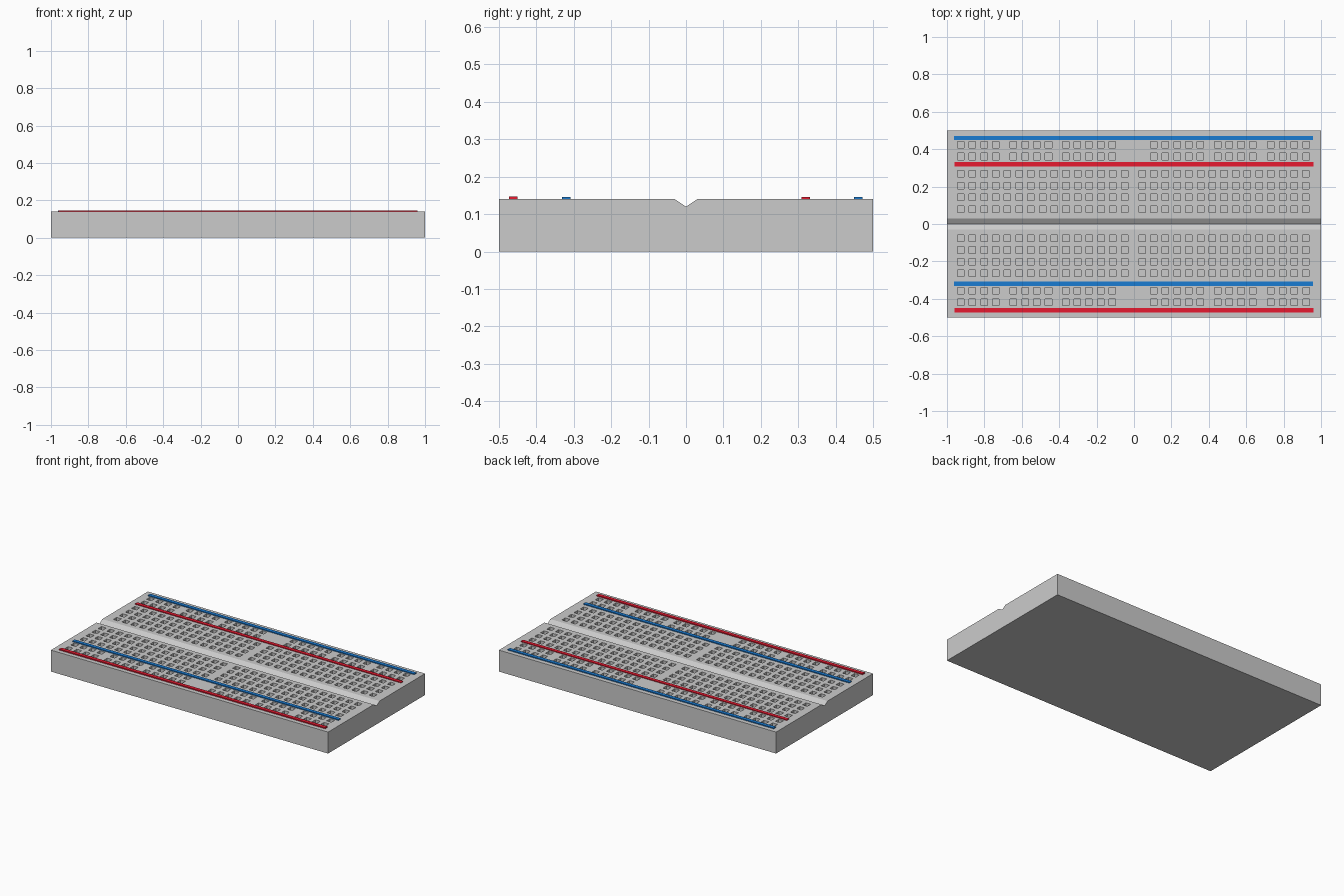
import bpy, bmesh
from mathutils import Matrix, Vector

if "Cube" in bpy.data.objects:
    bpy.data.objects.remove(bpy.data.objects["Cube"])

TOP = 0.14      # board height
PITCH = 0.0626  # hole spacing
HOLE = 0.035    # hole width
DEPTH = 0.03    # hole depth


def add_box(bm, center, size):
    m = Matrix.Translation(center) @ Matrix.Diagonal((*size, 1))
    bmesh.ops.create_cube(bm, size=1, matrix=m)


def finish(bm, name, mat=None):
    bmesh.ops.recalc_face_normals(bm, faces=bm.faces)
    mesh = bpy.data.meshes.new(name)
    bm.to_mesh(mesh)
    bm.free()
    obj = bpy.data.objects.new(name, mesh)
    bpy.context.collection.objects.link(obj)
    if mat:
        mesh.materials.append(mat)
    return obj


def material(name, color):
    mat = bpy.data.materials.new(name)
    mat.diffuse_color = (*color, 1)
    mat.use_nodes = True
    mat.node_tree.nodes["Principled BSDF"].inputs["Base Color"].default_value = mat.diffuse_color
    return mat


# Board: grooved cross-section extruded along x
bm = bmesh.new()
profile = [(-0.5, 0), (0.5, 0), (0.5, TOP), (0.03, TOP), (0, 0.12), (-0.03, TOP), (-0.5, TOP)]
face = bm.faces.new([bm.verts.new((-1, y, z)) for y, z in profile])
ext = bmesh.ops.extrude_face_region(bm, geom=[face])["geom"]
bmesh.ops.translate(bm, vec=Vector((2, 0, 0)),
                    verts=[v for v in ext if isinstance(v, bmesh.types.BMVert)])
board = finish(bm, "board")

# Hole columns: (first x, count) per group
terminal_groups = [(-0.927, 15), (0.043, 15)]
rail_groups = [(-0.927, 4), (-0.645, 4), (-0.366, 5), (0.105, 5), (0.447, 4), (0.732, 4)]
rows = [(0.078, terminal_groups), (0.141, terminal_groups), (0.203, terminal_groups),
        (0.266, terminal_groups), (0.359, rail_groups), (0.421, rail_groups)]

# Pin holes sunk into the top
bm = bmesh.new()
for offset, groups in rows:
    for side in (-1, 1):
        for start, count in groups:
            for i in range(count):
                add_box(bm, (start + i * PITCH, side * offset + 0.002, TOP),
                        (HOLE, HOLE, 2 * DEPTH))
cutter = finish(bm, "hole_cutter")
cutter.hide_render = True
cut = board.modifiers.new("pin_holes", "BOOLEAN")
cut.operation = "DIFFERENCE"
cut.solver = "EXACT"
cut.object = cutter
bpy.context.view_layer.objects.active = board
bpy.ops.object.modifier_apply(modifier=cut.name)
bpy.data.objects.remove(cutter)

# Coloured rail stripes
red = material("red", (0.8, 0.01, 0.03))
blue = material("blue", (0.01, 0.2, 0.65))
stripes = [("outer_blue_stripe_back", 0.46, blue, 0.146, -0.003),
           ("inner_red_stripe_back", 0.32, red, 0.145, 0),
           ("inner_blue_stripe_front", -0.32, blue, 0.146, -0.003),
           ("outer_red_stripe_front", -0.461, red, 0.147, 0)]
for name, y, mat, top, x in stripes:
    bm = bmesh.new()
    add_box(bm, (x, y, (top + 0.138) / 2), (1.92, 0.023, top - 0.138))
    finish(bm, name, mat)
